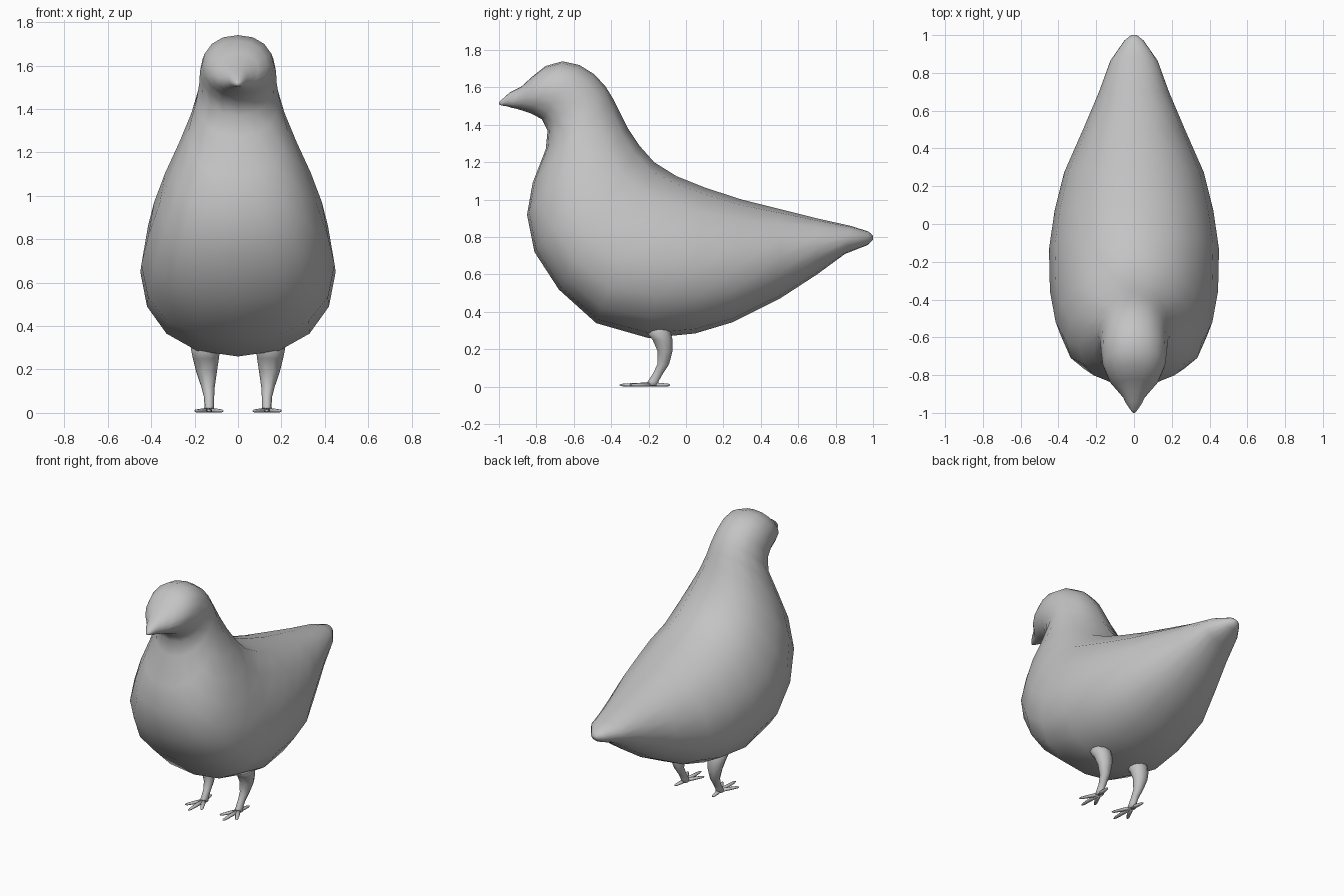
import bpy, bmesh, math
from mathutils import Vector

if "Cube" in bpy.data.objects:
    bpy.data.objects.remove(bpy.data.objects["Cube"])

grey = bpy.data.materials.new("plain_grey")
grey.diffuse_color = (0.55, 0.55, 0.55, 1)
grey.use_nodes = True
grey.node_tree.nodes["Principled BSDF"].inputs["Base Color"].default_value = grey.diffuse_color


def finish(name, bm, mirrored=False):
    """Turn a bmesh into a smooth object, optionally mirrored across x."""
    bmesh.ops.recalc_face_normals(bm, faces=bm.faces)
    for f in bm.faces:
        f.smooth = True
    mesh = bpy.data.meshes.new(name)
    bm.to_mesh(mesh)
    bm.free()
    mesh.materials.append(grey)
    ob = bpy.data.objects.new(name, mesh)
    bpy.context.collection.objects.link(ob)
    if mirrored:
        ob.modifiers.new("mirror", "MIRROR").use_mirror_merge = False
    return ob


def loft(bm, rings):
    """Skin a list of point rings and close both ends."""
    loops = [[bm.verts.new(p) for p in r] for r in rings]
    n = len(loops[0])
    for a, b in zip(loops, loops[1:]):
        for i in range(n):
            j = (i + 1) % n
            bm.faces.new((a[i], a[j], b[j], b[i]))
    bm.faces.new(loops[0])
    bm.faces.new(loops[-1])


def slice_ring(top, bottom, width, drop, n=16):
    """Slanted oval between two outline points; drop lowers the widest part."""
    top, bottom = Vector((0, *top)), Vector((0, *bottom))
    mid, half = (top + bottom) / 2, (top - bottom) / 2
    pts = []
    for i in range(n):
        a = 2 * math.pi * i / n
        s = math.sin(a)
        p = mid + half * (math.cos(a) - drop * s * s)
        p.x = width * math.copysign(abs(s) ** 0.9, s)
        pts.append(p)
    return pts


# Body, neck, head and beak: back outline, belly outline, half width, drop
slices = [
    ((1.0, .808), (1.0, .785), .015, 0),
    ((.975, .83), (.97, .757), .05, 0),
    ((.88, .86), (.85, .71), .125, 0),
    ((.70, .90), (.70, .60), .185, 0),
    ((.50, .95), (.50, .47), .27, .05),
    ((.30, 1.0), (.25, .345), .37, .1),
    ((.10, 1.065), (.05, .285), .42, .1),
    ((-.05, 1.125), (-.20, .26), .45, .1),
    ((-.17, 1.20), (-.48, .34), .445, .2),
    ((-.25, 1.29), (-.68, .52), .415, .25),
    ((-.31, 1.38), (-.81, .72), .36, .25),
    ((-.35, 1.46), (-.85, .92), .29, .2),
    ((-.39, 1.54), (-.82, 1.09), .23, .1),
    ((-.43, 1.605), (-.75, 1.27), .192, 0),
    ((-.49, 1.67), (-.74, 1.37), .178, 0),
    ((-.57, 1.72), (-.77, 1.43), .175, 0),
    ((-.66, 1.74), (-.83, 1.462), .165, 0),
    ((-.75, 1.715), (-.88, 1.478), .135, 0),
    ((-.82, 1.66), (-.91, 1.487), .095, 0),
    ((-.88, 1.605), (-.935, 1.492), .062, 0),
    ((-.94, 1.575), (-.96, 1.50), .042, 0),
    ((-.985, 1.535), (-.985, 1.503), .018, 0),
    ((-1.0, 1.522), (-1.0, 1.51), .006, 0),
]
bm = bmesh.new()
loft(bm, [slice_ring(*s) for s in slices])
finish("body", bm)

# Legs: centre x, y, z and radii across and along
leg_profile = [
    (.15, -.15, .325, .055, .055), (.15, -.15, .30, .068, .07),
    (.148, -.125, .25, .06, .056), (.145, -.112, .19, .048, .042),
    (.138, -.122, .12, .031, .033), (.133, -.15, .07, .023, .028),
    (.133, -.175, .03, .022, .03), (.133, -.18, .006, .024, .032),
]
bm = bmesh.new()
loft(bm, [[(x + rx * math.cos(t), y + ry * math.sin(t), z)
           for t in (2 * math.pi * i / 10 for i in range(10))]
          for x, y, z, rx, ry in leg_profile])
finish("legs", bm, True)

# Toes: three fanned forward and one pointing back
bm = bmesh.new()
root = Vector((.133, -.185, .012))
for tip in ((.132, -.355), (.07, -.30), (.198, -.30), (.145, -.085)):
    end = Vector((*tip, .009))
    d = (end - root).normalized()
    side = Vector((-d.y, d.x, 0))
    loft(bm, [[root.lerp(end, f) + side * r * math.cos(t)
               + Vector((0, 0, .7 * r * math.sin(t)))
               for t in (2 * math.pi * i / 8 for i in range(8))]
              for f, r in ((0, .016), (.5, .014), (.9, .01), (1, .004))])
finish("toes", bm, True)

# Eyes: flattened discs facing out and forward, with a raised pupil
facing = Vector((.82, -.56, .1)).normalized()
turn = facing.to_track_quat("Z", "Y")
for name, radius, depth, out in (("eyes", .05, .02, 0), ("pupils", .026, .01, .014)):
    bm = bmesh.new()
    bmesh.ops.create_uvsphere(bm, u_segments=16, v_segments=8, radius=1)
    for v in bm.verts:
        flat = Vector((v.co.x * radius, v.co.y * radius, v.co.z * depth))
        v.co = turn @ flat + Vector((.13, -.757, 1.595)) + facing * out
    finish(name, bm, True)
